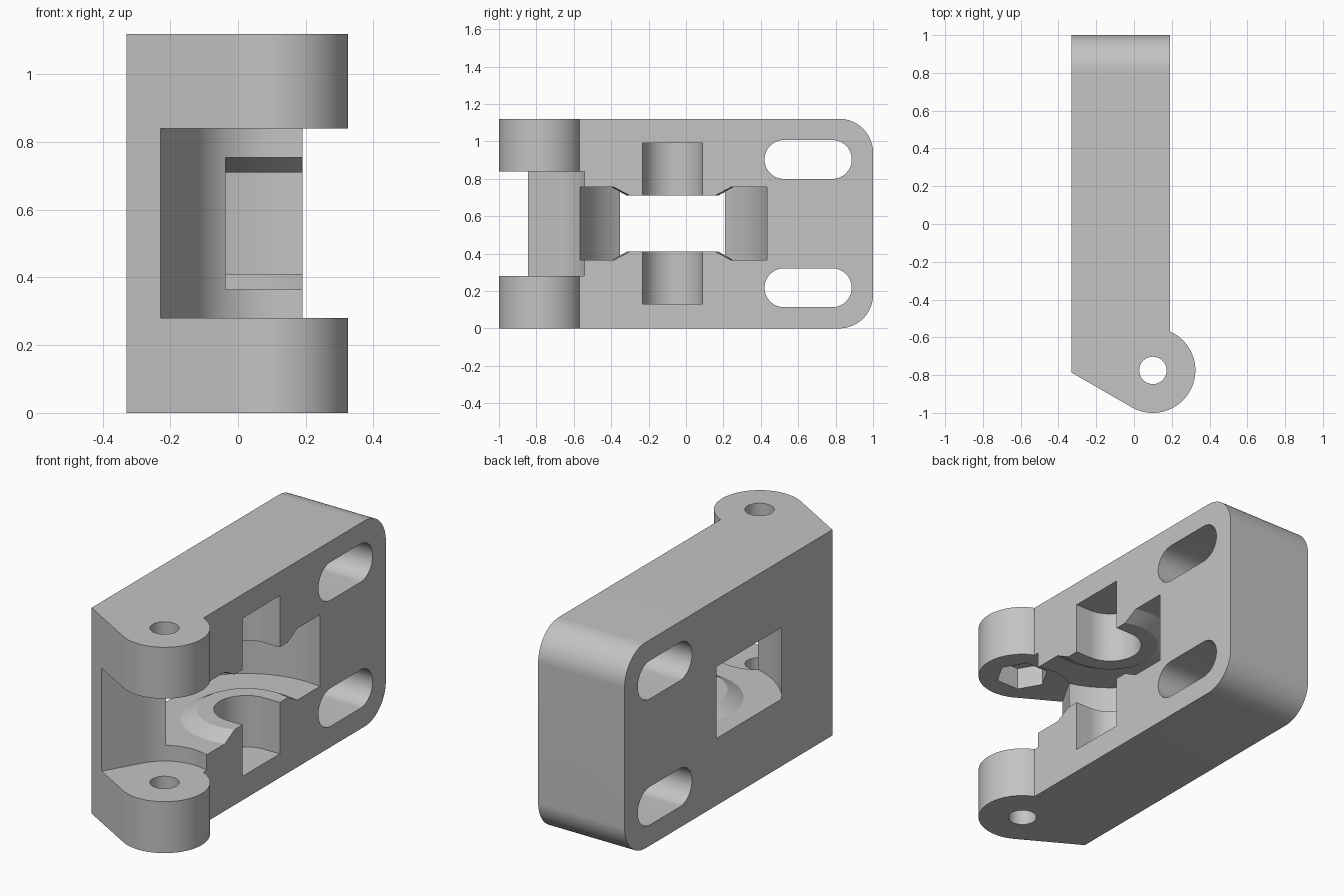
import bpy, bmesh
from math import sin, cos, pi, radians, sqrt
from mathutils import Vector

cube = bpy.data.objects.get("Cube")
if cube:
    bpy.data.objects.remove(cube)

# Shared dimensions
LEFT, RIGHT, HEIGHT = -0.33, 0.19, 1.12
PIVOT = (0.10, -0.775)       # hinge pin axis
WHEEL = (0.10, -0.072)       # wheel pocket axis
GAP_LOW, GAP_HIGH = 0.28, 0.84

grey = bpy.data.materials.new("machined_grey")
grey.use_nodes = True
colour = (0.55, 0.55, 0.55, 1)
grey.diffuse_color = colour
grey.node_tree.nodes["Principled BSDF"].inputs["Base Color"].default_value = colour


def arc(center, r, start, end, n=32):
    """Points on an arc, angles in degrees."""
    angles = [radians(start + (end - start) * i / n) for i in range(n + 1)]
    return [(center[0] + r * cos(a), center[1] + r * sin(a)) for a in angles]


def circle(center, r, n=64):
    return arc(center, r, 0, 360, n)[:-1]


def to_object(name, bm):
    bmesh.ops.recalc_face_normals(bm, faces=bm.faces)
    mesh = bpy.data.meshes.new(name)
    bm.to_mesh(mesh)
    bm.free()
    mesh.materials.append(grey)
    obj = bpy.data.objects.new(name, mesh)
    bpy.context.collection.objects.link(obj)
    return obj


def prism(name, outline, low, high, along_x=False):
    """Extrude an outline: (x, y) along z, or (y, z) along x."""
    bm = bmesh.new()
    place = (lambda u, v, w: (w, u, v)) if along_x else (lambda u, v, w: (u, v, w))
    face = bm.faces.new([bm.verts.new(place(u, v, low)) for u, v in outline])
    top = bmesh.ops.extrude_face_region(bm, geom=[face])["geom"]
    moved = [g for g in top if isinstance(g, bmesh.types.BMVert)]
    bmesh.ops.translate(bm, verts=moved, vec=Vector(place(0, 0, high - low)))
    return to_object(name, bm)


def lathe(name, center, profile, n=128):
    """Revolve an (r, z) profile that starts and ends on the axis."""
    bm = bmesh.new()
    verts = [bm.verts.new((center[0] + r, center[1], z)) for r, z in profile]
    edges = [bm.edges.new(pair) for pair in zip(verts, verts[1:])]
    bmesh.ops.spin(bm, geom=verts + edges, cent=(*center, 0), axis=(0, 0, 1),
                   angle=2 * pi, steps=n, use_merge=True)
    bmesh.ops.remove_doubles(bm, verts=bm.verts, dist=0.0001)
    return to_object(name, bm)


def carve(target, tool, operation="DIFFERENCE"):
    tool.hide_render = True
    mod = target.modifiers.new(tool.name, "BOOLEAN")
    mod.operation, mod.object, mod.solver = operation, tool, "EXACT"
    graph = bpy.context.evaluated_depsgraph_get()
    result = bpy.data.meshes.new_from_object(target.evaluated_get(graph))
    target.modifiers.clear()
    target.data = result
    bpy.data.objects.remove(tool)


# Block with the hinge barrel at its front end
barrel_r = 0.225
start = 66.4
barrel = arc(PIVOT, barrel_r, start, -120, 64)
outline = [(LEFT, 1), (RIGHT, 1)] + barrel + [(LEFT, -0.787)]
block = prism("hinge_block", outline, 0, HEIGHT)

# Rounded rear corners
r = 0.18
side = ([(-1.2, 0)] + arc((1 - r, r), r, -90, 0) +
        arc((1 - r, HEIGHT - r), r, 0, 90) + [(-1.2, HEIGHT)])
# Overhang the flat sides slightly so only the corners are trimmed
side = [(y, -0.1 if y < -1 and z == 0 else HEIGHT + 0.1 if y < -1 else z) for y, z in side]
carve(block, prism("corner_trim", side, -0.6, 0.6, True), "INTERSECT")

# Clearance between the lugs, open square to the slanted front face
way = Vector((cos(radians(240)), sin(radians(240))))
clear = arc(PIVOT, 0.25, -30, 150, 64)
clear += [(clear[-1][0] + way.x * 0.6, clear[-1][1] + way.y * 0.6),
          (clear[0][0] + way.x * 0.6, clear[0][1] + way.y * 0.6)]
carve(block, prism("lug_gap", clear, GAP_LOW, GAP_HIGH))

# Pin hole and captive nut recess under the upper lug
carve(block, prism("pin_hole", circle(PIVOT, 0.0725, 48), -0.1, HEIGHT + 0.1))
carve(block, prism("nut_recess", circle(PIVOT, 0.135, 6), GAP_HIGH - 0.1, GAP_HIGH + 0.12))

# Wheel pocket with conical bosses above and below
low, high, rise = 0.365, 0.755, 0.045
wheel = [(0, low + rise), (0.245, low + rise), (0.325, low), (0.513, low),
         (0.513, high), (0.325, high), (0.245, high - rise), (0, high - rise)]
carve(block, lathe("wheel_pocket", WHEEL, wheel))

# Axle channel, open to the side
channel = arc(WHEEL, 0.16, 90, 270, 48)
channel += [(0.5, WHEEL[1] - 0.16), (0.5, WHEEL[1] + 0.16)]
carve(block, prism("axle_channel", channel, 0.13, 0.99))

# Pair of mounting slots
for z in (0.217, 0.903):
    slot = arc((0.524, z), 0.104, 90, 270) + arc((0.782, z), 0.104, -90, 90)
    carve(block, prism("mounting_slot", slot, -0.6, 0.6, True))

# Smooth curved walls, keep machined edges sharp
bpy.ops.object.select_all(action="DESELECT")
block.select_set(True)
bpy.context.view_layer.objects.active = block
bpy.ops.object.shade_smooth_by_angle(angle=radians(25))
